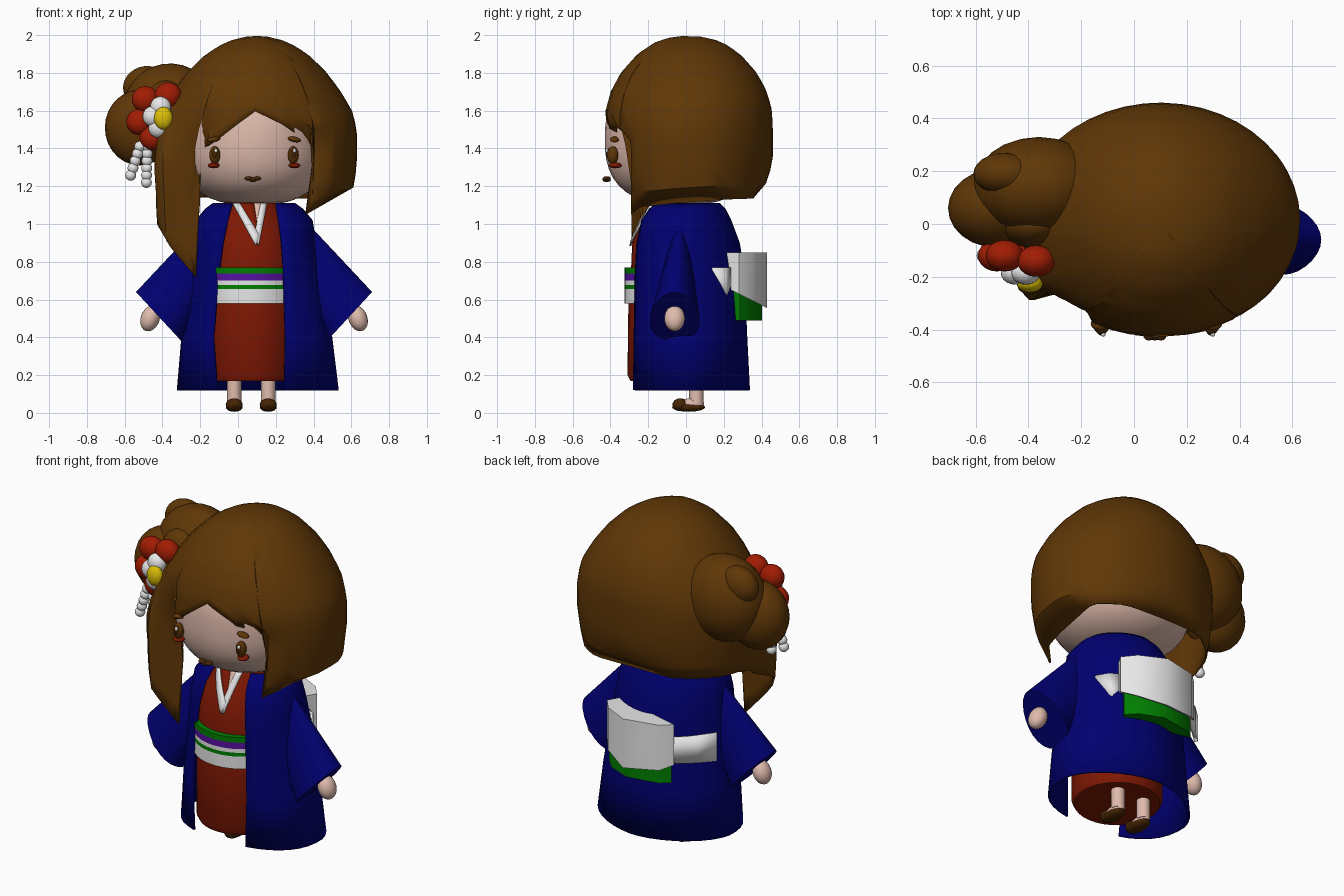
import bpy, bmesh, math
from mathutils import Vector, Matrix

if "Cube" in bpy.data.objects:
    bpy.data.objects.remove(bpy.data.objects["Cube"])

X0 = 0.085  # symmetry axis of the figure


def mat(name, r, g, b):
    m = bpy.data.materials.new(name)
    m.diffuse_color = (r, g, b, 1)
    m.use_nodes = True
    m.node_tree.nodes["Principled BSDF"].inputs["Base Color"].default_value = m.diffuse_color
    return m


HAIR = mat("hair brown", .115, .038, .002)
BLUE = mat("robe blue", 0, 0, .16)
RED = mat("kimono red", .215, .009, .001)
FLOWER = mat("flower red", .36, .012, .001)
SKIN = mat("skin", .75, .5, .42)
WHITE = mat("white", .85, .85, .85)
GREEN = mat("green", 0, .21, 0)
PURPLE = mat("purple", .095, .006, .36)
YELLOW = mat("yellow", .72, .52, .002)
DARK = mat("dark brown", .06, .018, .001)


def finish(name, bm, *mats, thick=0):
    bmesh.ops.recalc_face_normals(bm, faces=bm.faces)
    me = bpy.data.meshes.new(name)
    bm.to_mesh(me)
    bm.free()
    for m in mats:
        me.materials.append(m)
    ob = bpy.data.objects.new(name, me)
    bpy.context.collection.objects.link(ob)
    if thick:
        s = ob.modifiers.new("thickness", 'SOLIDIFY')
        s.thickness, s.offset = thick, -1
    return ob


def lerp(table, x):
    """Interpolate rows of (key, value...) at x."""
    for a, b in zip(table, table[1:]):
        if x <= b[0]:
            f = max(0, (x - a[0]) / (b[0] - a[0]))
            return [p + (q - p) * f for p, q in zip(a[1:], b[1:])]
    return list(table[-1][1:])


def loft(rings, closed=True, cap=False):
    bm = bmesh.new()
    vs = [[bm.verts.new(p) for p in r] for r in rings]
    n = len(vs[0])
    for a, b in zip(vs, vs[1:]):
        for i in range(n if closed else n - 1):
            j = (i + 1) % n
            bm.faces.new((a[i], a[j], b[j], b[i]))
    if cap:
        bm.faces.new(vs[0])
        bm.faces.new(vs[-1])
    return bm


def blobs(name, m, items, seg=20):
    """Ellipsoids, each (centre, radii, roll about y)."""
    bm = bmesh.new()
    for c, r, *roll in items:
        r = (r, r, r) if isinstance(r, (int, float)) else r
        M = Matrix.Translation(c) @ Matrix.Rotation(roll[0] if roll else 0, 4, 'Y') @ Matrix.Diagonal((*r, 1))
        bmesh.ops.create_uvsphere(bm, u_segments=seg, v_segments=seg // 2 + 2, radius=1, matrix=M)
    return finish(name, bm, m)


def ellipse(cx, cy, z, rx, ry, n=32):
    return [(cx + rx * math.cos(2 * math.pi * i / n), cy + ry * math.sin(2 * math.pi * i / n), z) for i in range(n)]


# head: rounded block-like ellipsoid
rings = []
for k in range(1, 20):
    t = -math.cos(math.pi * k / 20)
    s = (1 - abs(t) ** 2.6) ** (1 / 2.6)
    rings.append(ellipse(X0, -.02, 1.45 + .35 * t, .4 * s, .41 * s))
finish("head", loft(rings, cap=True), SKIN)
finish("neck", loft([ellipse(X0, 0, z, .09, .09, 16) for z in (1.0, 1.2)], cap=True), SKIN)

# hair cap: hem height changes with direction, leaving the face open
hem = [(-55, 1.05), (-40, 1.09), (-10, 1.11), (30, 1.13), (90, 1.14), (170, 1.14), (190, 1.1), (200, 1.0),
       (212, .88), (229, .72), (234, 1.1), (236, 1.39), (250, 1.47), (269, 1.6), (285, 1.53), (302, 1.42),
       (304.5, 1.38), (305, 1.05)]
scale = [(.7, .9, .86), (1.05, .97, .88), (1.14, .97, .88), (1.22, .98, .94), (1.35, 1, 1), (1.5, 1, 1),
         (1.6, .95, .99), (1.7, .84, .93), (1.8, .7, .81), (1.9, .51, .61), (1.96, .32, .41), (1.985, .19, .25), (2, 0, 0)]
front = [(1.44, -.29), (1.62, -.45)]  # right lock lies flat at the front
lock = [(1.3, 1), (1.65, 0)]  # left lock swings forward as it falls
angles = sorted(set(list(range(-55, 305, 8)) + [h[0] for h in hem[:-1]]))
rings = []
for k in range(1, 19):
    ring = []
    for a in angles:
        z = 2 - (2 - lerp(hem, a)[0]) * (k / 18) ** 1.6
        sx, sy = lerp(scale, z)
        x = .1 + .53 * sx * math.cos(math.radians(a))
        y = .015 + .445 * sy * math.sin(math.radians(a))
        if a < 180 or a > 295:
            y = max(y, lerp(front, z)[0])
            if z < 1.25:  # hem curls in at the right and back
                x = min(x, .36 + (z - 1.05) * 1.75)
                y = min(y, .36 + (z - 1.14) * .85)
        elif 200 <= a <= 236:
            f, g = lerp(lock, z)[0], (a - 203) / 30
            y += (-.3 + .06 * g - y) * f * min(1, (a - 195) / 9)
            x -= .05 * f * max(0, 1 - max(0, g))
        ring.append((x, y, z))
    rings.append(ring)
bm = loft(rings)
bm.verts.ensure_lookup_table()
bm.faces.new(bm.verts[:len(angles)])
finish("hair", bm, HAIR, thick=.012)

# side bun
blobs("hair_bun", HAIR, [((-.36, .14, 1.6), (.25, .19, .25), -.4), ((-.52, .06, 1.51), (.185, .15, .2)),
                         ((-.49, .19, 1.73), (.12, .08, .105), -.3), ((-.38, .0, 1.58), (.13, .09, .18))], 24)

# flower ornament with hanging bead strings
blobs("flower_petals", FLOWER, [((x, y, z), (.072, .06, .07)) for x, y, z in
                                ((-.49, -.12, 1.66), (-.37, -.14, 1.68), (-.52, -.12, 1.54), (-.45, -.13, 1.46), (-.36, -.14, 1.5))])
blobs("flower_inner", WHITE, [((x, -.185, z), (.055, .045, .055)) for x, z in
                              ((-.41, 1.62), (-.45, 1.57), (-.42, 1.51), (-.37, 1.53))])
blobs("flower_centre", YELLOW, [((-.395, -.225, 1.56), (.05, .035, .06))])
beads = []
for x, z, dx, n in ((-.52, 1.41, -.012, 5), (-.48, 1.41, -.001, 6)):
    beads += [((x + dx * i, -.12, z - .038 * i), .029) for i in range(n)]
blobs("flower_beads", WHITE, beads, 12)

# face details
for s, side in ((-1, "left"), (1, "right")):
    x = X0 + .208 * s
    blobs(side + "_eye", HAIR, [((x, -.388, 1.365), (.029, .03, .047))])
    blobs(side + "_pupil", DARK, [((x, -.403, 1.372), (.019, .02, .032))])
    blobs(side + "_eye_glint", WHITE, [((x + .006, -.419, 1.388), (.009, .008, .011))], 10)
    blobs(side + "_cheek", RED, [((x + .006 * s, -.375, 1.31), (.031, .035, .015))])
    blobs(side + "_brow", HAIR, [((x + .005 * s, -.378, 1.448), (.037, .025, .014), .2 * s)])
blobs("mouth", DARK, [((X0 - .006 + .022 * i, -.42, 1.234 + .007 * abs(i)), (.023, .022, .012)) for i in (-1, 0, 1)], 12)

# kimono body
body = [(.17, .235, .235, -.06), (.2, .25, .25, -.06), (.58, .25, .245, -.06), (.78, .24, .22, -.07),
        (.9, .23, .215, -.07), (1.0, .2, .18, -.06), (1.12, .14, .14, -.04)]
KX = .07
finish("kimono", loft([ellipse(KX, cy, z, rx, ry) for z, rx, ry, cy in body], cap=True), RED)


def plate(name, m, left, right, lift):
    """Thin cloth strip following the chest between two front lines."""
    rows = []
    for k in range(9):
        row = []
        for f in (0, .5, 1):
            p, q = [[a + (b - a) * k / 8 for a, b in zip(*e)] for e in (left, right)]
            x, z = (a + (b - a) * f for a, b in zip(p, q))
            rx, ry, cy = lerp(body, z)
            row.append((x, cy - ry * math.sqrt(1 - ((x - KX) / rx) ** 2) - lift, z))
        rows.append(row)
    finish(name, loft(rows, closed=False), m, thick=.006)


# crossed collar
plate("neck_opening", SKIN, ((.08, 1.11), (.1, .95)), ((.14, 1.11), (.11, .95)), .007)
plate("collar_inner", RED, ((.01, 1.11), (.1, .95)), ((.085, 1.11), (.11, .95)), .01)
plate("collar_left", WHITE, ((-.03, 1.11), (.095, .885)), ((.01, 1.11), (.115, .94)), .015)
plate("collar_right", WHITE, ((.12, 1.11), (.085, .93)), ((.155, 1.11), (.11, .885)), .013)

# striped sash, coloured by height
levels = [(.58, WHITE), (.655, GREEN), (.677, WHITE), (.7, PURPLE), (.738, GREEN), (.77, GREEN)]
bm = loft([ellipse(KX, -.06, z, .265, .265) for z, _ in levels], cap=True)
sash_mats = [WHITE, GREEN, PURPLE]
for f in bm.faces:
    z = f.calc_center_median().z
    f.material_index = sash_mats.index([m for h, m in levels if h <= z + .001][-1])
finish("sash", bm, *sash_mats)

# open robe: (height, centre x, half width, front y, back y, opening left x, opening right x)
robe = [(1.11, .085, .22, -.18, .18, -.03, .2), (1.08, .085, .26, -.21, .21, -.04, .205),
        (1.02, .085, .31, -.25, .24, -.055, .215), (.9, .085, .33, -.28, .285, -.08, .23),
        (.75, .09, .35, -.288, .31, -.1, .24), (.4, .1, .4, -.29, .325, -.13, .25), (.12, .105, .43, -.29, .34, -.11, .245)]
N = 2.4
rings = []
for z, cx, rx, yf, yb, xl, xr in robe:
    cy, ry = (yf + yb) / 2, (yb - yf) / 2
    a0 = -math.acos(((xr - cx) / rx) ** (N / 2))
    a1 = math.pi + math.acos(((cx - xl) / rx) ** (N / 2))
    ring = []
    for i in range(33):
        a = a0 + (a1 - a0) * i / 32
        c, s = math.cos(a), math.sin(a)
        n = N if s < 0 else 1.75  # boxier in front than behind
        ring.append((cx + rx * math.copysign(abs(c) ** (2 / n), c), cy + ry * math.copysign(abs(s) ** (2 / n), s), z))
    rings.append(ring)
finish("robe", loft(rings, closed=False), BLUE, thick=.01)

# flared sleeves, hands, legs and shoes
for s, side in ((-1, "left"), (1, "right")):
    rings = []
    for k in range(7):
        t = k / 6
        c = Vector((.2, -.03, .93)).lerp(Vector((.505, -.06, .51)), t)
        e = Vector((.05, 0, .11)).lerp(Vector((.12, 0, .13)), t)
        w = .03 + .1 * t ** .8
        ring = []
        for i in range(24):
            a = 2 * math.pi * i / 24
            p = c + e * math.cos(a) + Vector((0, w * math.sin(a) * (1 - .2 * math.cos(a)), 0))
            ring.append((X0 + s * p.x, p.y, p.z))
        rings.append(ring)
    finish(side + "_sleeve", loft(rings, cap=True), BLUE)
    blobs(side + "_hand", SKIN, [((X0 + .55 * s, -.06, .5), (.05, .055, .07), -.35 * s)])
    x = .07 + .09 * s
    finish(side + "_leg", loft([ellipse(x, .055, z, .038, .038, 16) for z in (.05, .22)], cap=True), SKIN)
    blobs(side + "_foot", SKIN, [((x, .03, .048), (.038, .066, .03))])
    blobs(side + "_shoe", DARK, [((x, .014, .03), (.044, .087, .024)), ((x, -.03, .043), (.045, .042, .034))])

# back bow: bulging knot with a green lining and side tails
plan = [(.29, .21), (.33, .28), (.27, .355), (.12, .43), (-.09, .385), (-.15, .33)]


def slab(name, m, pts, bottom, top, thick=0):
    ring = [[(x, y, h(y)) for x, y in pts] for h in (bottom, top)]
    return finish(name, loft(ring, closed=not thick, cap=not thick), m, thick=thick)


slab("bow_knot", WHITE, plan, lambda y: .66 - (y - .22) * .5, lambda y: .85)
slab("bow_lining", GREEN, [(.1 + (x - .1) * .92, .24 + (y - .22) * .77) for x, y in plan],
     lambda y: .49, lambda y: .66)
slab("bow_tail_left", WHITE, [(-.05, .34), (-.15, .3), (-.24, .235), (-.32, .16)],
     lambda y: .6 + (.34 - y) * .05, lambda y: .75 + (.34 - y) * .15, .02)
slab("bow_tail_right", WHITE, [(.3, .24), (.355, .21), (.395, .14)],
     lambda y: .62 + (.22 - y) * 1.7, lambda y: .77, .015)

# smooth shading with sharp creases
bpy.ops.object.select_all(action='SELECT')
bpy.context.view_layer.objects.active = bpy.data.objects["head"]
bpy.ops.object.shade_smooth_by_angle(angle=math.radians(40))
